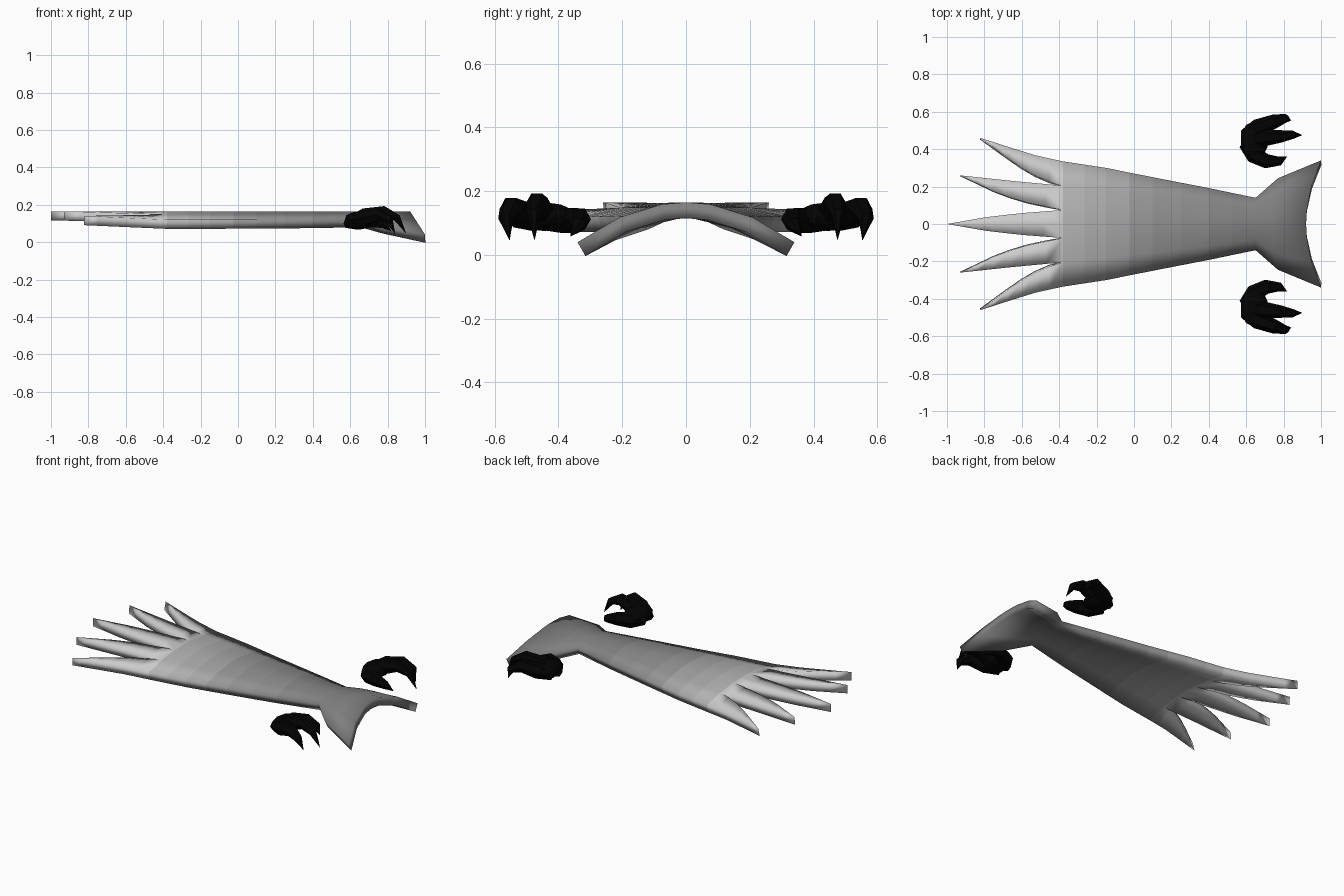
import bpy, bmesh, math
from mathutils import Vector

if "Cube" in bpy.data.objects:
    bpy.data.objects.remove(bpy.data.objects["Cube"])

TOP = 0.165


def finish(bm, name, mats):
    me = bpy.data.meshes.new(name)
    bm.to_mesh(me)
    bm.free()
    ob = bpy.data.objects.new(name, me)
    bpy.context.collection.objects.link(ob)
    for m in mats:
        me.materials.append(m)
    return ob


def material(name, g):
    m = bpy.data.materials.new(name)
    m.diffuse_color = (g, g, g, 1)
    m.use_nodes = True
    m.node_tree.nodes["Principled BSDF"].inputs["Base Color"].default_value = m.diffuse_color
    return m


def interp(path, x):
    # value at x along a list of (x, value) running towards -x
    for (xa, ya), (xb, yb) in zip(path, path[1:]):
        if xb <= x + 1e-6:
            return ya + (yb - ya) * (xa - x) / (xa - xb)
    return path[-1][1]


def add_grid(bm, rows):
    vs = [[bm.verts.new(p) for p in r] for r in rows]
    for a, b in zip(vs, vs[1:]):
        for i in range(len(a) - 1):
            bm.faces.new((a[i], b[i], b[i + 1], a[i + 1]))


bm = bmesh.new()

# Arched body and flared front: centre x, edge x, half width, edge drop
W = 0.335
roots = [-.335, -.205, -.075, 0, .075, .205, .335]
stations = [(-.38, -.38, .335, .045), (-.15, -.15, .30, .045),
            (.1, .1, .25, .045), (.4, .4, .192, .043), (.65, .65, .14, .04),
            (.73, .77, .245, .075), (.92, 1.0, .34, .125)]
fine = []
for a, b in zip(stations, stations[1:]):
    n = 2 if b[0] < .7 else 1
    fine += [[p + (q - p) * i / n for p, q in zip(a, b)] for i in range(n)]
fine.append(stations[-1])
add_grid(bm, [[(xc + (xe - xc) * (y / W) ** 2, y / W * w, TOP - d * (y / W) ** 2)
               for y in roots] for xc, xe, w, d in fine])

# Five feathers: inner edge, outer edge, drop at tip
centre = [(-.38, .075), (-.58, .06), (-.77, .04), (-1, 0)]
feathers = [
    ([(x, -y) for x, y in centre], centre, 0),
    ([(-.38, .075), (-.6, .12), (-.73, .165), (-.93, .26)],
     [(-.38, .205), (-.65, .23), (-.93, .26)], 0),
    ([(-.38, .205), (-.5, .245), (-.62, .315), (-.82, .46)],
     [(-.38, .335), (-.52, .365), (-.65, .405), (-.82, .46)], .025),
]
for k, (inner, outer, tip_drop) in enumerate(feathers):
    for side in ((1,) if k == 0 else (1, -1)):
        grid = []
        for i in range(7):
            t = i / 6
            x = -.38 + (inner[-1][0] + .38) * t
            a, b = interp(inner, x), interp(outer, x)
            ra, rb = inner[0][1], outer[0][1]
            grid.append([(x, side * (a + (b - a) * s),
                          TOP - .045 * ((ra + (rb - ra) * s) / W) ** 2 * (1 - t)
                          - tip_drop * t)
                         for s in ((0, .5, 1) if k == 0 else (0, 1))])
        add_grid(bm, grid)

bmesh.ops.remove_doubles(bm, verts=bm.verts, dist=.001)
bmesh.ops.recalc_face_normals(bm, faces=bm.faces)
if sum(f.normal.z for f in bm.faces) < 0:
    bmesh.ops.reverse_faces(bm, faces=bm.faces)

# Grey fades from dark at the flared front to pale at the feather tips
fade = [(1, .21), (.5, .22), (0, .32), (-.4, .52), (-.7, .7), (-1, .8)]
BANDS = 24
greys = [material("grey_%d" % i, interp(fade, 1 - 2 * (i + .5) / BANDS))
         for i in range(BANDS)]
for f in bm.faces:
    x = f.calc_center_median().x
    f.material_index = min(BANDS - 1, int((1 - x) / 2 * BANDS))
    f.smooth = True
tail = finish(bm, "feathered_tail_plate", greys)
sol = tail.modifiers.new("thickness", 'SOLIDIFY')
sol.thickness = .05
sol.offset = -1

# Black claws
black = material("black", .0008)


def add_finger(bm, path, side, n=6):
    # faceted tapering tube along points (x, y, z, radius)
    pts = [Vector((x, side * y, z)) for x, y, z, r in path]
    rings = []
    for i, p in enumerate(pts[:-1]):
        d = (pts[i + 1] - pts[max(i - 1, 0)]).normalized()
        u = d.cross(Vector((0, 0, 1))).normalized()
        v = u.cross(d)
        r = path[i][3]
        rings.append([bm.verts.new(p + r * (u * math.cos(2 * math.pi * j / n)
                                            + v * math.sin(2 * math.pi * j / n)))
                      for j in range(n)])
    tip = bm.verts.new(pts[-1])
    bm.faces.new(rings[0])
    for a, b in zip(rings, rings[1:]):
        for j in range(n):
            bm.faces.new((a[j], a[(j + 1) % n], b[(j + 1) % n], b[j]))
    for j in range(n):
        bm.faces.new((rings[-1][j], rings[-1][(j + 1) % n], tip))


fingers = [
    [(.585, .475, .1, .028), (.66, .515, .125, .046), (.75, .548, .145, .038),
     (.81, .565, .115, .024), (.84, .553, .045, 0)],
    [(.585, .45, .1, .028), (.68, .46, .14, .048), (.78, .468, .163, .034),
     (.85, .477, .13, .022), (.9, .475, .045, 0)],
    [(.585, .43, .1, .028), (.64, .37, .108, .046), (.71, .335, .112, .038),
     (.78, .337, .095, .024), (.82, .362, .058, 0)],
]
for side, label in ((1, "back"), (-1, "front")):
    bm = bmesh.new()
    for f in fingers:
        add_finger(bm, f, side)
    # palm
    palm = bmesh.ops.create_icosphere(bm, subdivisions=2, radius=1)["verts"]
    for v in palm:
        v.co = Vector((.643 + .075 * v.co.x, side * .445 + .105 * v.co.y,
                       .12 + .045 * v.co.z))
    bmesh.ops.recalc_face_normals(bm, faces=bm.faces)
    finish(bm, label + "_claw", [black])
